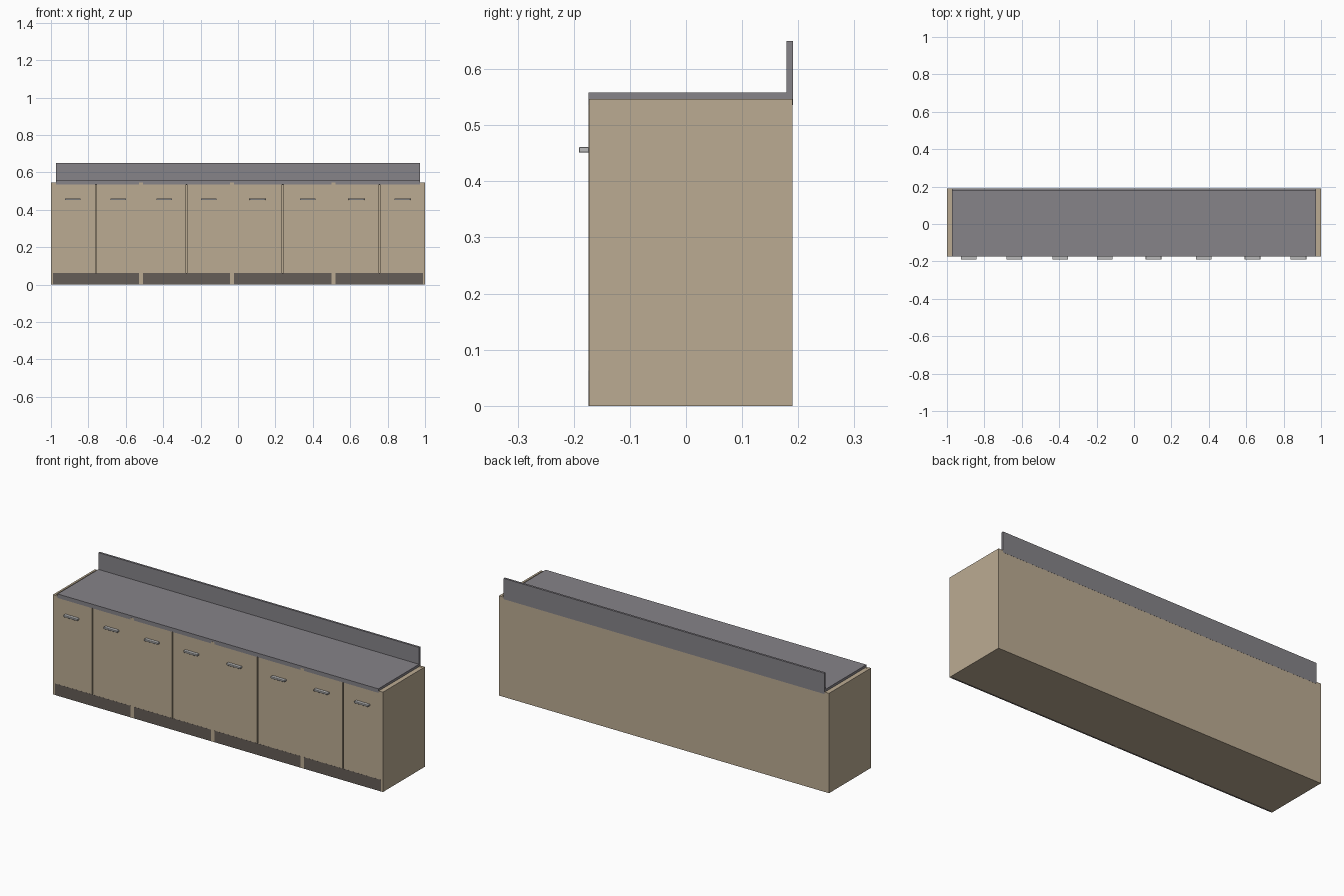
import bpy

if "Cube" in bpy.data.objects:
    bpy.data.objects.remove(bpy.data.objects["Cube"])

def mat(name, c):
    m = bpy.data.materials.new(name)
    m.diffuse_color = (*c, 1)
    m.use_nodes = True
    m.node_tree.nodes["Principled BSDF"].inputs["Base Color"].default_value = m.diffuse_color
    return m

WOOD = mat("wood", (0.50, 0.41, 0.29))
STONE = mat("countertop", (0.24, 0.23, 0.25))
DARK = mat("kick", (0.13, 0.11, 0.095))
METAL = mat("metal", (0.5, 0.5, 0.5))

def box(name, x, y, z, m, bevel=0):
    bpy.ops.mesh.primitive_cube_add(
        size=1, location=[(a + b) / 2 for a, b in (x, y, z)])
    o = bpy.context.object
    o.name = name
    o.scale = [b - a for a, b in (x, y, z)]
    bpy.ops.object.transform_apply(location=False, rotation=False, scale=True)
    o.data.materials.append(m)
    if bevel:
        b = o.modifiers.new("bevel", 'BEVEL')
        b.width, b.segments = bevel, 1
    return o

FRONT, BACK, TOP = -0.173, 0.19, 0.547
T = 0.011          # panel thickness

# carcass shell
box("left_side", (-1, -1 + T), (FRONT, BACK), (0, TOP), WOOD)
box("right_side", (1 - T, 1), (FRONT, BACK), (0, TOP), WOOD)
box("back_panel", (-1 + T, 1 - T), (BACK - T, BACK), (0, TOP), WOOD)
box("bottom_panel", (-1 + T, 1 - T), (FRONT + T, BACK - T), (0, 0.012), WOOD)
box("top_panel", (-1 + T, 1 - T), (FRONT + T, BACK - T), (0.533, 0.545), WOOD)

# dividers between the four cabinet units
dividers = [-0.519, -0.032, 0.511]
for i, x in enumerate(dividers):
    box(f"divider_{i}", (x - T, x + T), (FRONT - 0.001, BACK - T), (0, TOP), WOOD)

# each unit: kick board and a pair of doors with handles
edges = [-1] + dividers + [1]
splits = [-0.760, -0.275, 0.239, 0.757]
handles = [(-0.883, -0.640), (-0.395, -0.156), (0.104, 0.373), (0.634, 0.879)]
for i, (mid, hs) in enumerate(zip(splits, handles)):
    a, b = edges[i] + T, edges[i + 1] - T
    box(f"kick_board_{i}", (a, b), (FRONT - 0.0005, FRONT + T), (0, 0.063), DARK)
    for side, d0, d1, h in (("left", a, mid - 0.003, hs[0]),
                            ("right", mid + 0.003, b, hs[1])):
        box(f"door_{i}_{side}", (d0, d1), (FRONT, FRONT + T), (0.063, TOP - 0.001), WOOD)
        box(f"handle_{i}_{side}", (h - 0.042, h + 0.042), (-0.191, FRONT),
            (0.451, 0.461), METAL, 0.001)

# worktop slab and upstand
box("countertop", (-0.972, 0.972), (FRONT - 0.0005, BACK + 0.0005), (0.536, 0.558), STONE)
box("backsplash", (-0.972, 0.972), (0.179, BACK + 0.0005), (0.558, 0.65), STONE)
